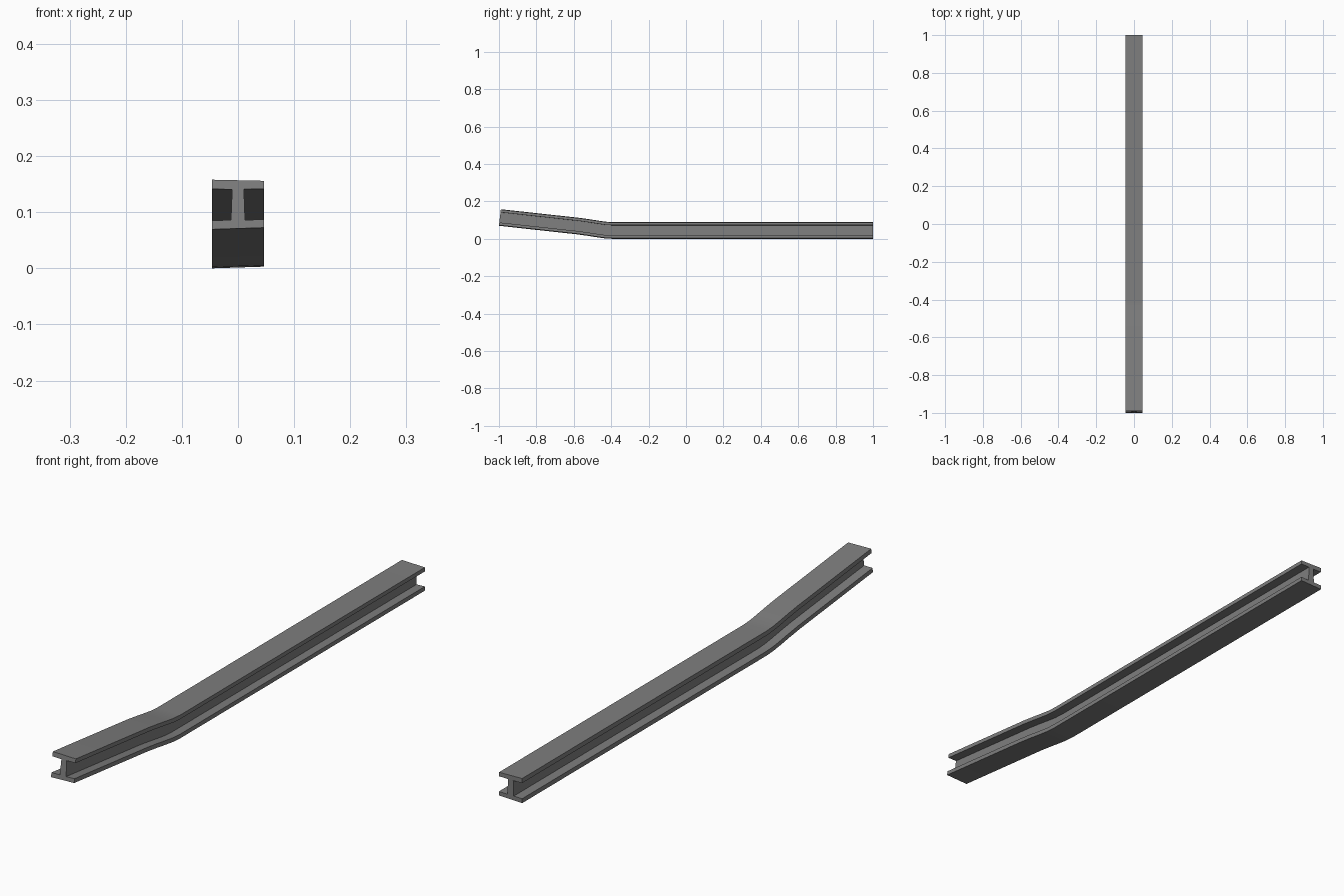
import bpy, bmesh, math

if "Cube" in bpy.data.objects:
    bpy.data.objects.remove(bpy.data.objects["Cube"])

# I-beam cross-section (x, z), slightly uneven, counter-clockwise
PROFILE = [
    (-0.046, 0.000), (0.046, 0.003), (0.046, 0.018), (0.0125, 0.0165),
    (0.0105, 0.072), (0.046, 0.0725), (0.046, 0.087), (-0.046, 0.089),
    (-0.046, 0.0725), (-0.0105, 0.0715), (-0.0125, 0.0165), (-0.046, 0.016),
]

# Stations along the beam: y, base height, lean of the section (slope)
STATIONS = [
    (-1.000, 0.0695, 0.112), (-0.580, 0.0235, 0.118),
    (-0.530, 0.0165, 0.120), (-0.475, 0.0080, 0.100),
    (-0.435, 0.0025, 0.050), (-0.395, 0.000, 0.0), (1.000, 0.000, 0.0),
]

bm = bmesh.new()
rings = []
for y, base, slope in STATIONS:
    a = math.atan(slope)
    rings.append([bm.verts.new((x, y + z * math.sin(a), base + z * math.cos(a)))
                  for x, z in PROFILE])

# Skin between stations
n = len(PROFILE)
for r0, r1 in zip(rings, rings[1:]):
    for i in range(n):
        j = (i + 1) % n
        bm.faces.new((r0[i], r0[j], r1[j], r1[i]))

# End caps
bm.faces.new(rings[0])
bm.faces.new(rings[-1])
bmesh.ops.recalc_face_normals(bm, faces=bm.faces)

mesh = bpy.data.meshes.new("bent_beam")
bm.to_mesh(mesh)
bm.free()
beam = bpy.data.objects.new("bent_beam", mesh)
bpy.context.collection.objects.link(beam)

# Dark steel
steel = bpy.data.materials.new("dark_steel")
steel.diffuse_color = (0.21, 0.21, 0.21, 1)
steel.use_nodes = True
steel.node_tree.nodes["Principled BSDF"].inputs["Base Color"].default_value = steel.diffuse_color
mesh.materials.append(steel)

# Smooth bend, crisp flange edges
bpy.context.view_layer.objects.active = beam
beam.select_set(True)
bpy.ops.object.shade_smooth_by_angle(angle=math.radians(30))
